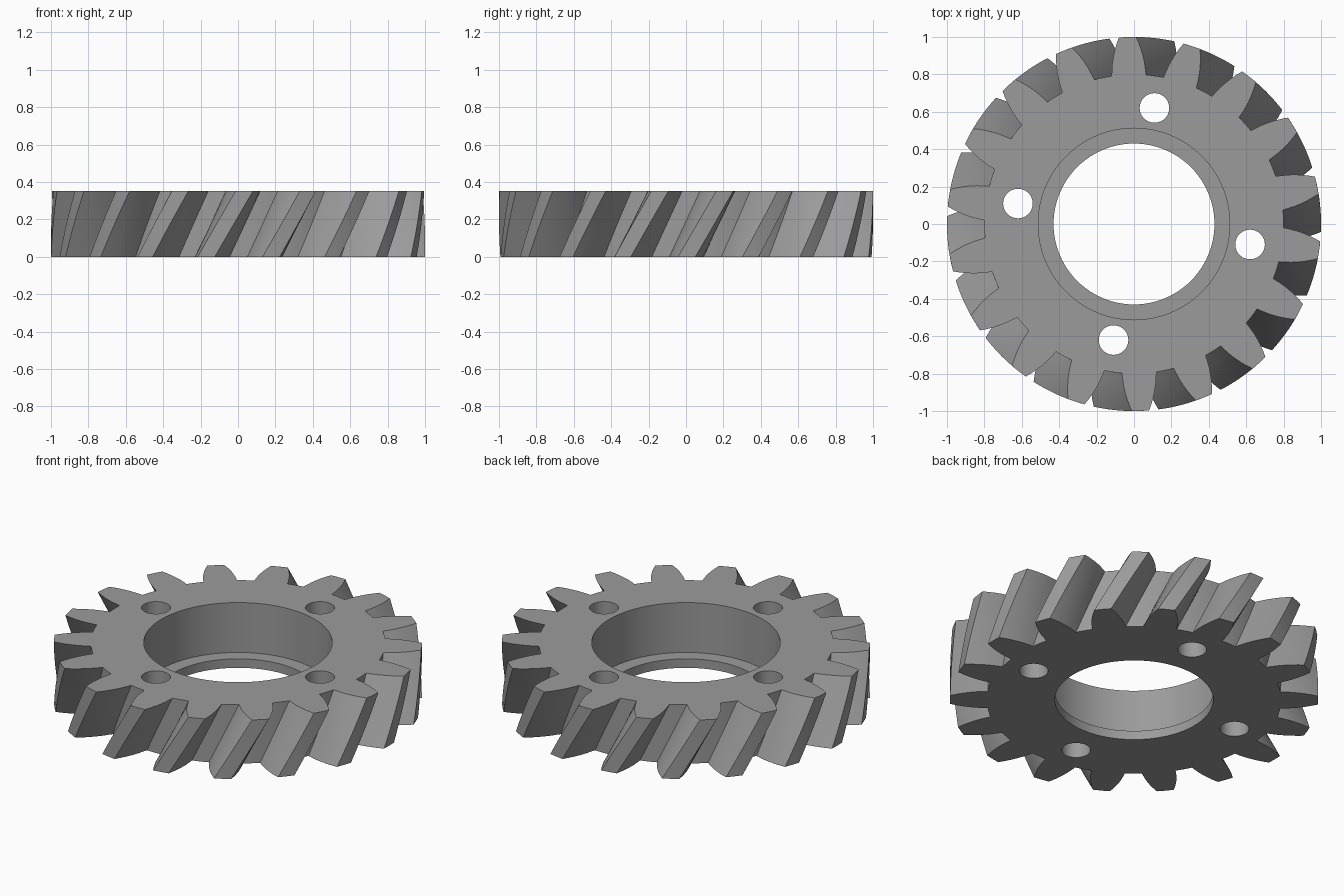
import bpy, bmesh, math
from math import cos, sin, radians, pi

if "Cube" in bpy.data.objects:
    bpy.data.objects.remove(bpy.data.objects["Cube"])

TEETH, HEIGHT = 18, 0.353
TOP_ANGLE, TWIST = 92.0, 11.8      # tooth centre on the top face, twist over height
LAYERS = 12
# half tooth: (radius, half angle in degrees) from root to tip
FLANK = [(0.80, 6.6), (0.83, 6.2), (0.865, 5.7), (0.90, 5.05),
         (0.935, 4.3), (0.97, 3.45), (1.0, 2.65)]


def new_object(name, bm):
    bmesh.ops.recalc_face_normals(bm, faces=bm.faces)
    me = bpy.data.meshes.new(name)
    bm.to_mesh(me)
    bm.free()
    ob = bpy.data.objects.new(name, me)
    bpy.context.collection.objects.link(ob)
    return ob


def stack(bm, rings):
    """Skin a stack of closed rings and cap both ends."""
    loops = [[bm.verts.new(p) for p in ring] for ring in rings]
    n = len(loops[0])
    for a, b in zip(loops, loops[1:]):
        for i in range(n):
            j = (i + 1) % n
            bm.faces.new((a[i], a[j], b[j], b[i]))
    bm.faces.new(loops[0][::-1])
    bm.faces.new(loops[-1])


def circle(r, z, n, cx=0.0, cy=0.0):
    return [(cx + r * cos(2 * pi * i / n), cy + r * sin(2 * pi * i / n), z)
            for i in range(n)]


# Toothed outline, counter-clockwise
tooth = [(r, -a) for r, a in FLANK] + [(1.0, 0.0)] + [(r, a) for r, a in FLANK[::-1]]
pitch = 360 / TEETH
gap = pitch - 2 * FLANK[0][1]
tooth += [(FLANK[0][0], FLANK[0][1] + gap * k / 3) for k in (1, 2)]
outline = [(r, a + pitch * t) for t in range(TEETH) for r, a in tooth]

# Helical gear body
bm = bmesh.new()
rings = []
for k in range(LAYERS + 1):
    f = k / LAYERS
    turn = TOP_ANGLE - TWIST * (1 - f)
    rings.append([(r * cos(radians(a + turn)), r * sin(radians(a + turn)), HEIGHT * f)
                  for r, a in outline])
stack(bm, rings)
gear = new_object("helical_gear", bm)

# Stepped bore: narrow lip at the bottom, wide counterbore above
bm = bmesh.new()
stack(bm, [circle(r, z, 96) for r, z in
           ((0.43, -0.1), (0.43, 0.054), (0.512, 0.054), (0.512, HEIGHT + 0.1))])
cutters = [new_object("bore_cutter", bm)]

# Four bolt holes
bm = bmesh.new()
for q in range(4):
    a = radians(80 + 90 * q)
    stack(bm, [circle(0.079, z, 40, 0.63 * cos(a), 0.63 * sin(a))
               for z in (-0.1, HEIGHT + 0.1)])
cutters.append(new_object("bolt_hole_cutter", bm))

bpy.context.view_layer.objects.active = gear
gear.select_set(True)
for c in cutters:
    c.hide_render = True
    mod = gear.modifiers.new("cut", 'BOOLEAN')
    mod.operation, mod.solver, mod.object = 'DIFFERENCE', 'EXACT', c
    bpy.ops.object.modifier_apply(modifier=mod.name)
for c in cutters:
    bpy.data.objects.remove(c)

# Plain grey metal
mat = bpy.data.materials.new("grey_metal")
mat.diffuse_color = (0.33, 0.33, 0.33, 1)
mat.use_nodes = True
mat.node_tree.nodes["Principled BSDF"].inputs["Base Color"].default_value = mat.diffuse_color
gear.data.materials.clear()
gear.data.materials.append(mat)
bpy.ops.object.shade_smooth_by_angle(angle=radians(30))
